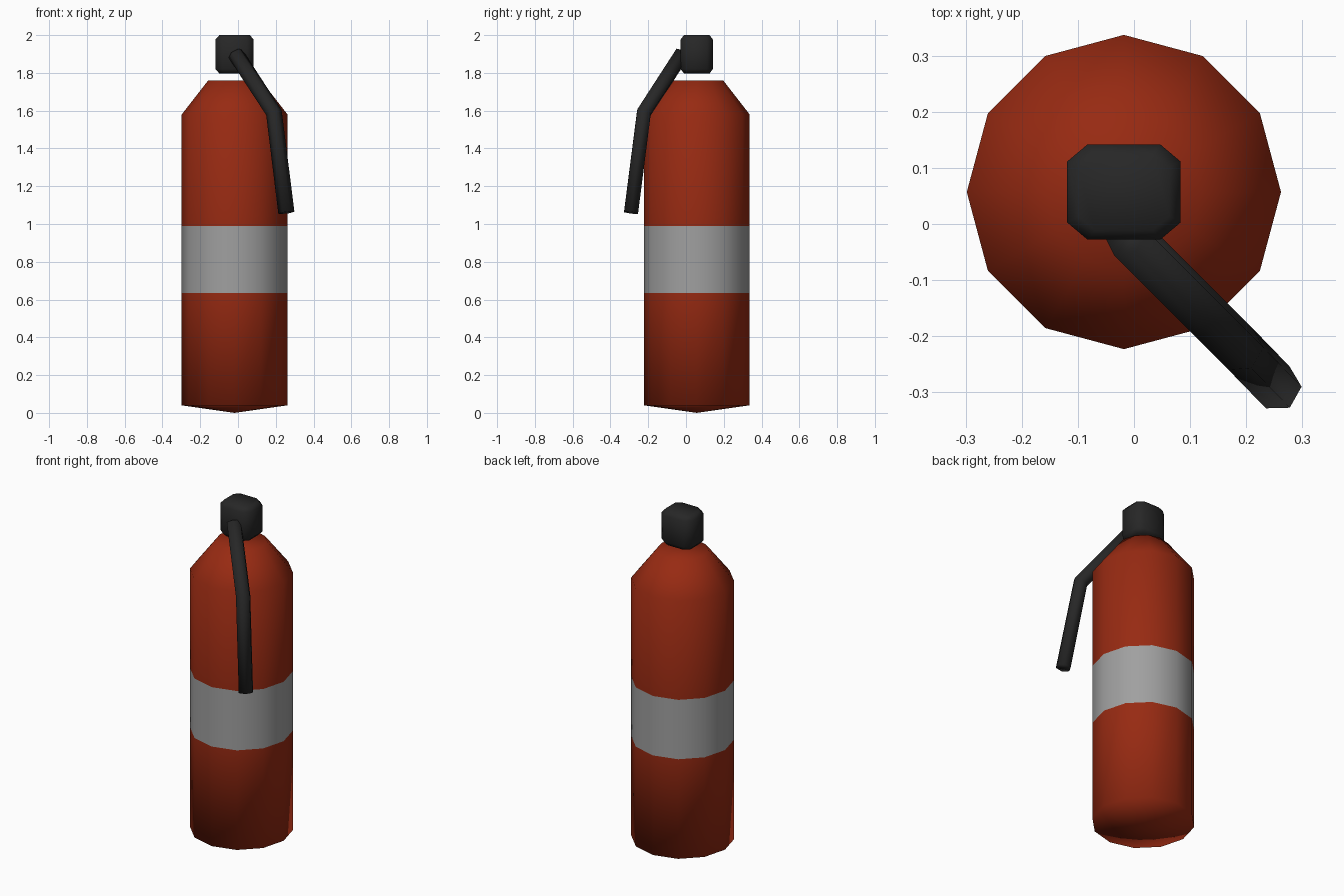
import bpy, bmesh
from math import sin, cos, pi, radians
from mathutils import Vector

cube = bpy.data.objects.get("Cube")
if cube:
    bpy.data.objects.remove(cube)


def material(name, color):
    m = bpy.data.materials.new(name)
    m.use_nodes = True
    m.diffuse_color = (*color, 1)
    m.node_tree.nodes["Principled BSDF"].inputs["Base Color"].default_value = (*color, 1)
    return m


red = material("tank red", (0.31, 0.023, 0.006))
grey = material("band grey", (0.35, 0.35, 0.35))
black = material("rubber black", (0.02, 0.02, 0.02))


def loft(name, rings, mats, start_tip=None):
    """Bridge equal-sized rings, closing the ends with a tip or a flat cap."""
    bm = bmesh.new()
    loops = [[bm.verts.new(p) for p in ring] for ring in rings]
    n = len(loops[0])
    for a, b in zip(loops, loops[1:]):
        for i in range(n):
            j = (i + 1) % n
            bm.faces.new((a[i], a[j], b[j], b[i]))
    if start_tip:
        tip = bm.verts.new(start_tip)
        for i in range(n):
            bm.faces.new((tip, loops[0][(i + 1) % n], loops[0][i]))
    else:
        bm.faces.new(loops[0])
    bm.faces.new(loops[-1])
    bmesh.ops.recalc_face_normals(bm, faces=bm.faces)
    for f in bm.faces:
        f.smooth = True
    mesh = bpy.data.meshes.new(name)
    bm.to_mesh(mesh)
    bm.free()
    for m in mats:
        mesh.materials.append(m)
    obj = bpy.data.objects.new(name, mesh)
    bpy.context.collection.objects.link(obj)
    return obj


def circle(center, u, v, r, n, phase=0.0):
    return [center + r * (cos(phase + 2 * pi * i / n) * u + sin(phase + 2 * pi * i / n) * v)
            for i in range(n)]


X, Y, Z = Vector((1, 0, 0)), Vector((0, 1, 0)), Vector((0, 0, 1))
axis = Vector((-0.018, 0.057, 0))

# Tank: twelve-sided body with a painted band and a shallow pointed base
profile = [(0.28, 0.04), (0.28, 0.635), (0.28, 0.99), (0.28, 1.58), (0.14, 1.76)]
tank = loft("tank", [circle(axis + Z * z, X, Y, r, 12) for r, z in profile],
            [red, grey], start_tip=axis)
for f in tank.data.polygons:
    f.material_index = int(0.7 < f.center.z < 0.95)

# Valve head: chamfered block above the shoulder
hx, hy = 0.101, 0.085
corners = [(1, 0.64), (0.64, 1), (-0.64, 1), (-1, 0.64),
           (-1, -0.64), (-0.64, -1), (0.64, -1), (1, -0.64)]
layers = [(1.797, 0.8), (1.82, 1), (1.977, 1), (2.0, 0.8)]
loft("valve_head", [[axis + Vector((x * hx * s, y * hy * s, z)) for x, y in corners]
                    for z, s in layers], [black])

# Hose: six-sided tube with one mitred bend
path = [Vector(p) for p in ((-0.012, -0.021, 1.9), (0.19, -0.223, 1.59), (0.256, -0.291, 1.06))]
side = Vector((1, 1, 0)).normalized()
rings = []
for i, p in enumerate(path):
    before = (p - path[i - 1]).normalized() if i else Vector()
    after = (path[i + 1] - p).normalized() if i + 1 < len(path) else Vector()
    u = side.cross((before + after).normalized()).normalized()
    rings.append(circle(p, u, side, 0.043, 6, radians(14)))
loft("hose", rings, [black])
